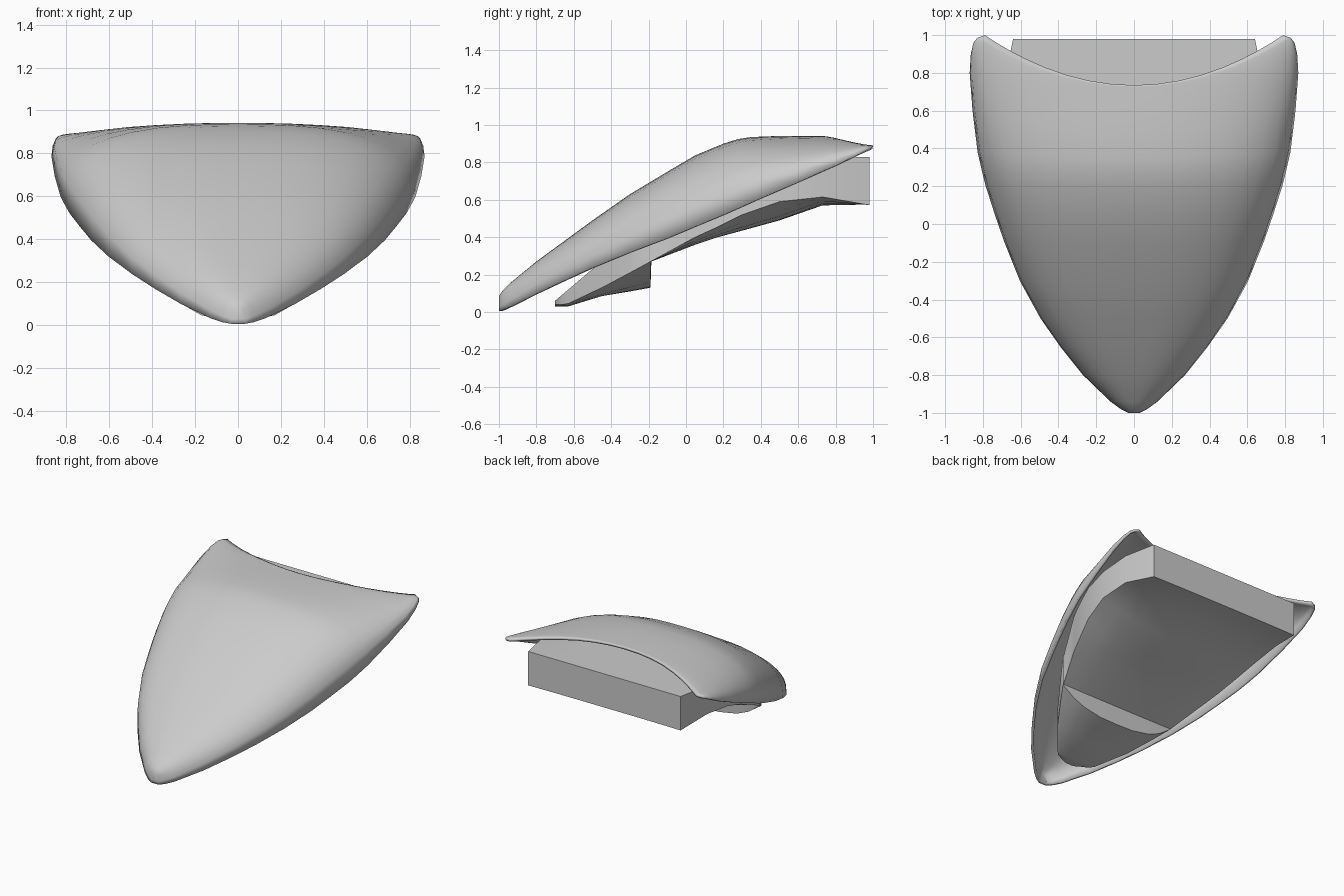
import bpy, bmesh

if "Cube" in bpy.data.objects:
    bpy.data.objects.remove(bpy.data.objects["Cube"])

N = 2.6  # squareness of the shell cross-section

# shell stations: y, half width, rim height, crown height
STATIONS = [
    (-1.0, .03, .005, .085), (-.98, .07, .012, .115), (-.94, .125, .03, .155),
    (-.8, .27, .10, .27), (-.65, .39, .17, .38), (-.5, .495, .238, .49),
    (-.3, .605, .32, .63), (-.1, .685, .395, .75), (.05, .737, .458, .838),
    (.2, .785, .52, .90), (.28, .805, .555, .925), (.38, .828, .60, .94),
    (.6, .855, .695, .942), (.8, .87, .785, .94), (.9, .864, .835, .932),
    (.96, .85, .868, .92), (.985, .83, .88, .912), (1.0, .79, .89, .905)]


def station(y):
    for a, b in zip(STATIONS, STATIONS[1:]):
        if y <= b[0]:
            t = max(0, (y - a[0]) / (b[0] - a[0]))
            return [p + (q - p) * t for p, q in zip(a[1:], b[1:])]
    return STATIONS[-1][1:]


def shell_z(x, y):
    w, rim, top = station(y)
    s = min(1, abs(x) / w)
    return rim + (top - rim) * (1 - s ** N) ** (1 / N)


def loft(name, rows, closed):
    """Skin a list of equal-length point rows."""
    bm = bmesh.new()
    vs = [[bm.verts.new(p) for p in r] for r in rows]
    n = len(rows[0])
    for a, b in zip(vs, vs[1:]):
        for i in range(n if closed else n - 1):
            j = (i + 1) % n
            bm.faces.new((a[i], a[j], b[j], b[i]))
    bm.faces.new(vs[0][::-1])
    if closed:
        bm.faces.new(vs[-1])
        bmesh.ops.recalc_face_normals(bm, faces=bm.faces)
    me = bpy.data.meshes.new(name)
    bm.to_mesh(me)
    bm.free()
    ob = bpy.data.objects.new(name, me)
    bpy.context.collection.objects.link(ob)
    return ob


def smooth(ob, angle):
    bpy.ops.object.select_all(action='DESELECT')
    ob.select_set(True)
    bpy.context.view_layer.objects.active = ob
    bpy.ops.object.shade_smooth_by_angle(angle=angle)


# outer shell, rear edge swept forward in the middle
FR = [0, .15, .3, .45, .6, .72, .82, .9, .95, .985, 1]
FR = [-f for f in FR[:0:-1]] + FR
rows = []
for y0, w, rim, top in STATIONS:
    row = []
    for s in FR:
        y = y0
        if y0 > .3:
            y = .3 + (y0 - .3) * (.435 + .265 * s * s) / .7
        _, r, t = station(y)
        row.append((w * s, y, r + (t - r) * (1 - abs(s) ** N) ** (1 / N)))
    rows.append(row)
shell = loft("outer_shell", rows, False)
mod = shell.modifiers.new("thickness", 'SOLIDIFY')
mod.thickness = .018
mod.offset = -1
smooth(shell, .7)

# inner body: y, half width, lower edge height, belly height
BODY = [(-.70, .06, .04, .03), (-.66, .14, .04, .03), (-.63, .17, .045, .03),
        (-.45, .32, .13, .085), (-.30, .42, .21, .11), (-.19, .49, .27, .13),
        (-.185, .49, .272, .27), (.05, .59, .40, .36), (.17, .63, .455, .40),
        (.3, .67, .52, .435), (.5, .70, .59, .49), (.73, .69, .615, .57),
        (.98, .64, .572, .575)]
BF = [-1, -.8, -.6, -.3, 0, .3, .6, .8, 1]
rows = []
for y, w, edge, belly in BODY:
    low = [(w * f, y, edge + (belly - edge) * (1 - abs(f) ** 3)) for f in BF]
    high = [(w * f, y, min(.83, .06 + .85 * (y + .7), shell_z(w * f, y) - .05))
            for f in reversed(BF)]
    rows.append(low + high)
body = loft("inner_body", rows, True)
smooth(body, .6)
